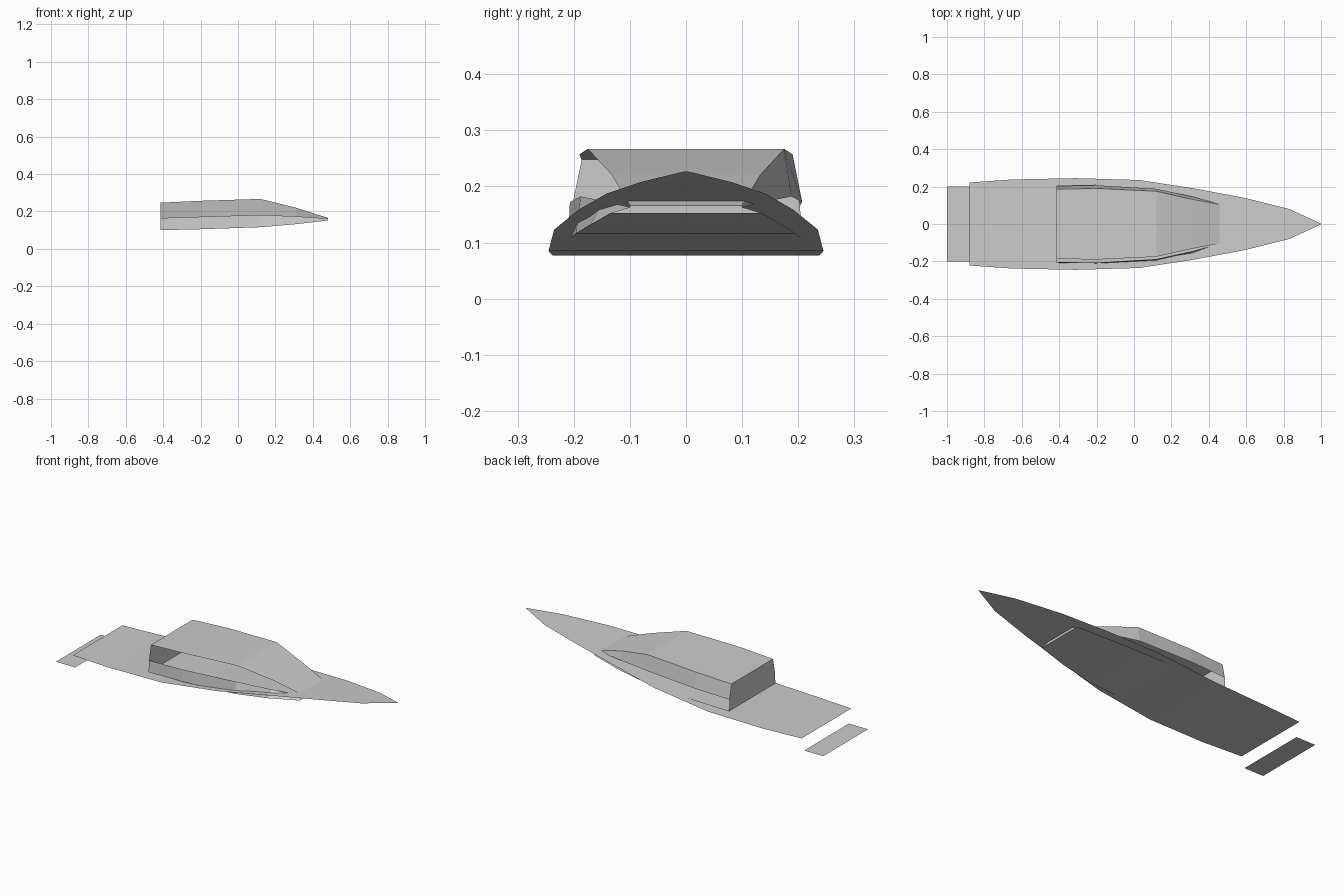
import bpy

cube = bpy.data.objects.get("Cube")
if cube:
    bpy.data.objects.remove(cube, do_unlink=True)

grey = bpy.data.materials.new("light grey")
grey.use_nodes = True
colour = (0.6, 0.6, 0.6, 1)
grey.diffuse_color = colour
grey.node_tree.nodes["Principled BSDF"].inputs["Base Color"].default_value = colour


def loft(name, first, second):
    """Flat-shaded strip of faces between two equally long rails."""
    n = len(first)
    faces = [(i, i + 1, n + i + 1, n + i) for i in range(n - 1)]
    mesh = bpy.data.meshes.new(name)
    mesh.from_pydata(first + second, [], faces)
    mesh.validate()
    mesh.materials.append(grey)
    obj = bpy.data.objects.new(name, mesh)
    bpy.context.collection.objects.link(obj)
    return obj


def rail(profile, side):
    """Rail on one side from (x, half width, z) stations."""
    return [(x, side * y, z) for x, y, z in profile]


def sheet(name, profile):
    """Sheet spanning the full width, level across each station."""
    return loft(name, rail(profile, -1), rail(profile, 1))


# Deck sheet, rising towards the pointed bow
sheet("deck", [(-0.88, 0.222, 0.077), (-0.65, 0.238, 0.077), (-0.31, 0.245, 0.085),
               (0.03, 0.235, 0.123), (0.31, 0.192, 0.158), (0.58, 0.142, 0.187),
               (0.83, 0.08, 0.208), (1.0, 0.002, 0.227)])

# Swim platform at the waterline
sheet("swim_platform", [(-1.0, 0.2, 0), (-0.88, 0.2, 0)])

# Cabin rails: roof edge, waist and floor edge
roof = [(-0.415, 0.186, 0.247), (-0.2, 0.19, 0.257), (0.12, 0.175, 0.267),
        (0.31, 0.132, 0.22), (0.48, 0.1, 0.166)]
waist = [(-0.415, 0.203, 0.165), (-0.2, 0.207, 0.172), (0.12, 0.188, 0.182),
         (0.31, 0.147, 0.174), (0.48, 0.1, 0.163)]
floor = [(-0.415, 0.207, 0.1), (-0.2, 0.21, 0.105), (0.12, 0.196, 0.116),
         (0.31, 0.17, 0.132), (0.48, 0.136, 0.152)]

sheet("cabin_roof", roof)
sheet("cabin_floor", floor)

# Cabin sides: closed above the waist on the left, below it on the right
loft("left_upper_side", rail(waist, 1), rail(roof, 1))
loft("right_lower_side", rail(floor, -1), rail(waist, -1))

# Cabin end walls
for name, end in (("cabin_rear_wall", 0), ("cabin_nose", -1)):
    sheet(name, [floor[end], waist[end], roof[end]])
